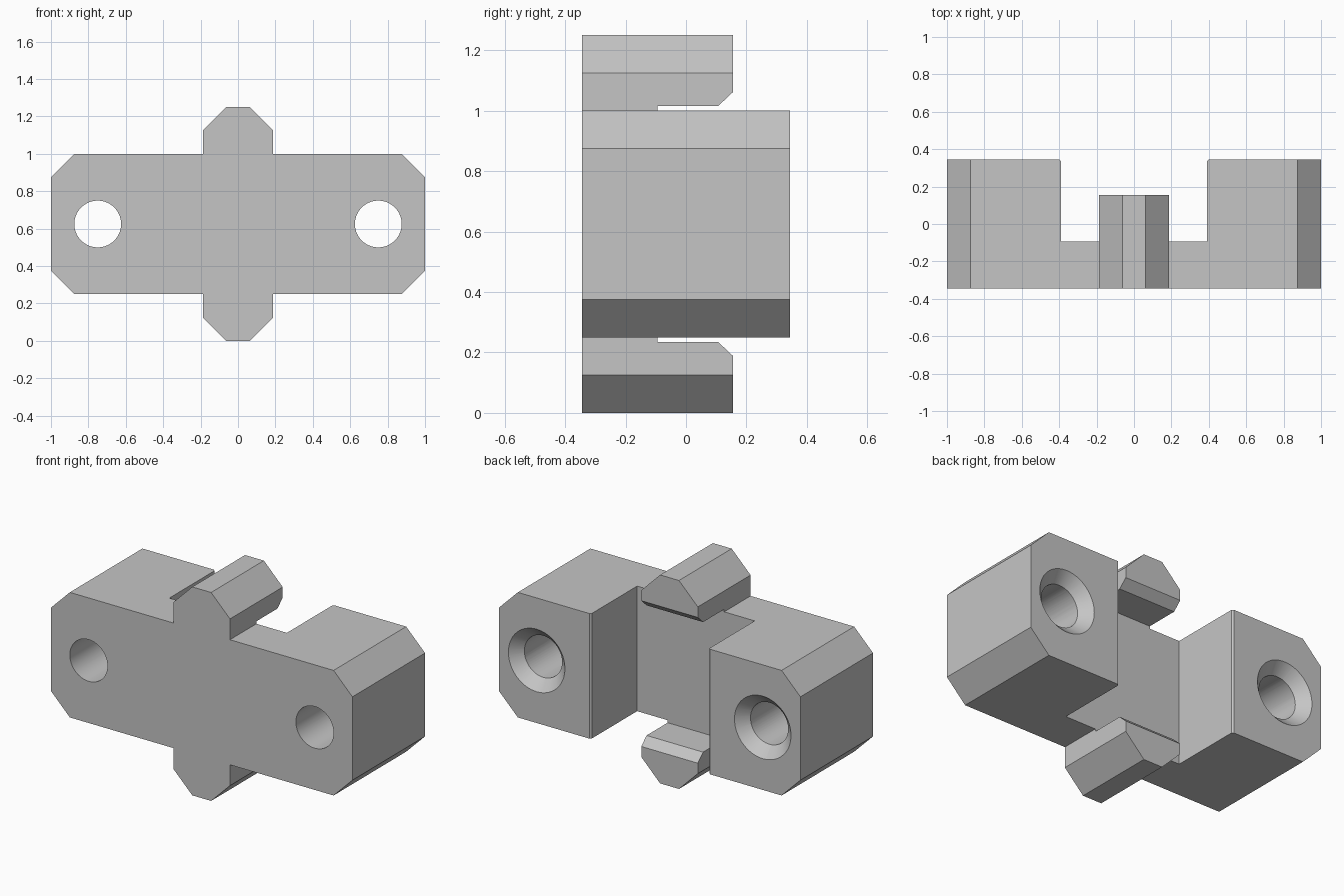
import bpy, bmesh, math
from mathutils import Matrix, Vector

if "Cube" in bpy.data.objects:
    bpy.data.objects.remove(bpy.data.objects["Cube"])

grey = bpy.data.materials.new("light_grey")
grey.use_nodes = True
colour = (0.56, 0.56, 0.56, 1)
grey.diffuse_color = colour
grey.node_tree.nodes["Principled BSDF"].inputs["Base Color"].default_value = colour

FRONT, BACK = -0.344, 0.344
MID_Z = 0.625


def finish(name, bm):
    bmesh.ops.recalc_face_normals(bm, faces=bm.faces)
    mesh = bpy.data.meshes.new(name)
    bm.to_mesh(mesh)
    bm.free()
    mesh.materials.append(grey)
    obj = bpy.data.objects.new(name, mesh)
    bpy.context.collection.objects.link(obj)
    return obj


def prism(name, points, axis, start, end):
    """Extrude a flat outline along one axis; points use the other two axes in order."""
    bm = bmesh.new()
    verts = []
    for point in points:
        co = list(point)
        co.insert(axis, start)
        verts.append(bm.verts.new(co))
    face = bm.faces.new(verts)
    moved = bmesh.ops.extrude_face_region(bm, geom=[face])["geom"]
    step = Vector((0, 0, 0))
    step[axis] = end - start
    bmesh.ops.translate(bm, vec=step, verts=[v for v in moved if isinstance(v, bmesh.types.BMVert)])
    return finish(name, bm)


def cone(name, x, y_front, y_back, r_front, r_back):
    bm = bmesh.new()
    place = Matrix.Translation((x, (y_front + y_back) / 2, MID_Z)) @ Matrix.Rotation(-math.pi / 2, 4, "X")
    bmesh.ops.create_cone(bm, cap_ends=True, segments=64, radius1=r_front, radius2=r_back,
                          depth=y_back - y_front, matrix=place)
    return finish(name, bm)


def cut(target, cutter):
    cutter.hide_render = True
    mod = target.modifiers.new("cut", "BOOLEAN")
    mod.operation = "DIFFERENCE"
    mod.solver = "EXACT"
    mod.object = cutter
    bpy.context.view_layer.objects.active = target
    bpy.ops.object.modifier_apply(modifier=mod.name)
    bpy.data.objects.remove(cutter)


# Block with upper and lower tabs: one quarter outline mirrored round the centre
quarter = [(1, 0.25), (0.875, 0.375), (0.1875, 0.375), (0.1875, 0.5), (0.0625, 0.625)]
half = quarter + [(-x, z) for x, z in reversed(quarter)]
outline = [(x, MID_Z + z) for x, z in half] + [(-x, MID_Z - z) for x, z in half]
block = prism("mounting_block", outline, 1, FRONT, BACK)

# Rear channel, tab undersides and tab ends
side = [(-0.094, 0.39), (0.106, 0.39), (0.156, 0.437), (0.156, 0.8), (0.5, 0.8)]
side = [(y, MID_Z + z) for y, z in side] + [(y, MID_Z - z) for y, z in reversed(side)]
cut(block, prism("channel_cutter", side, 0, -0.39, 0.39))

# Small bevels on the channel's rear edges
bevel = [(-0.38, 0.324), (0.38, 0.324), (0.41, 0.354), (-0.41, 0.354)]
cut(block, prism("bevel_cutter", bevel, 2, 0.236, 1.014))

# Countersunk screw holes
for x in (-0.75, 0.75):
    cut(block, cone("hole_cutter", x, -0.5, 0.5, 0.125, 0.125))
    cut(block, cone("countersink_cutter", x, BACK - 0.0725, BACK + 0.01, 0.115, 0.1975))

bpy.ops.object.select_all(action="DESELECT")
block.select_set(True)
bpy.context.view_layer.objects.active = block
bpy.ops.object.shade_smooth_by_angle(angle=math.radians(25))
